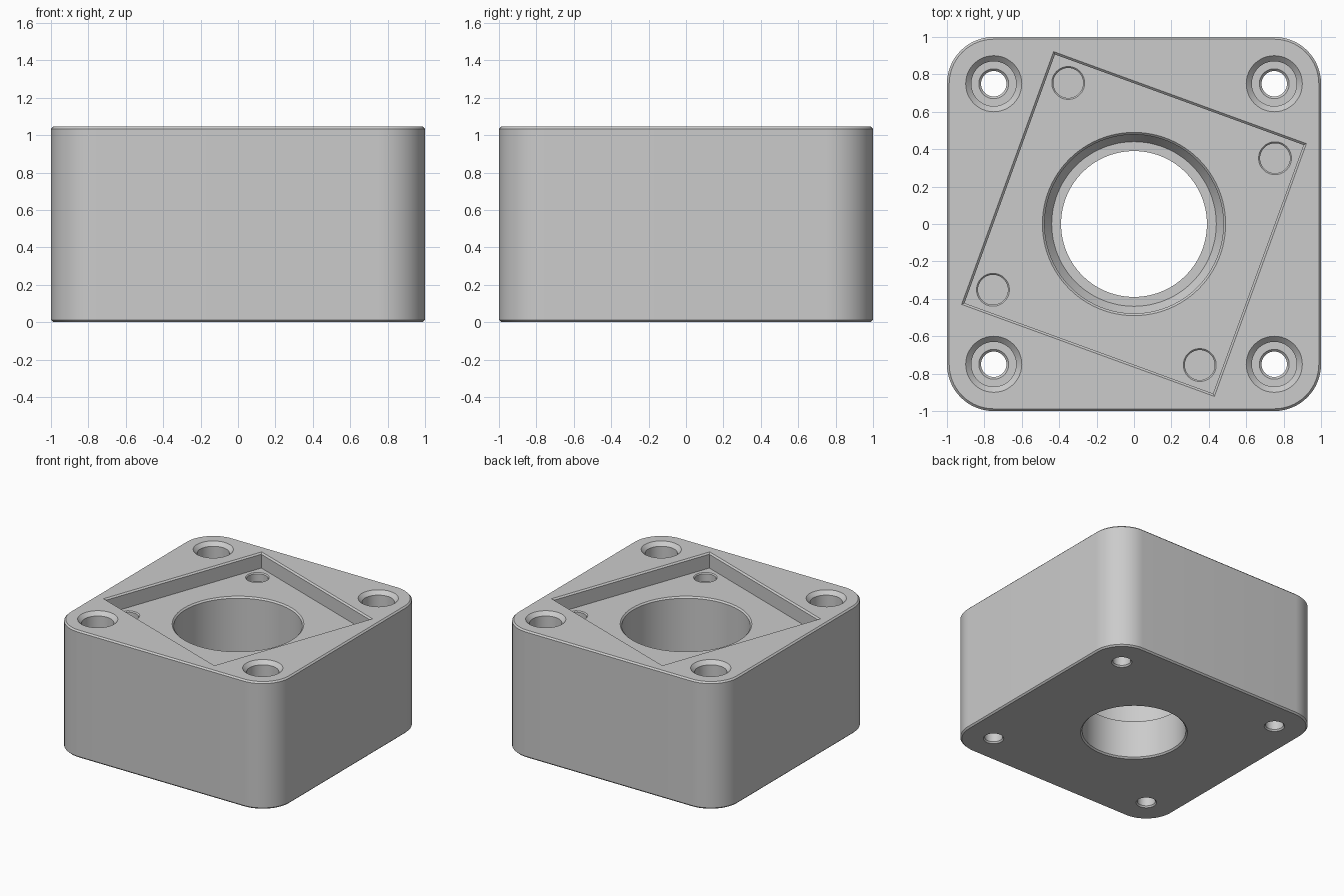
import bpy, bmesh, math

cube = bpy.data.objects.get("Cube")
if cube:
    bpy.data.objects.remove(cube, do_unlink=True)

grey = bpy.data.materials.new("plain grey")
grey.use_nodes = True
colour = (0.6, 0.6, 0.6, 1)
grey.diffuse_color = colour
grey.node_tree.nodes["Principled BSDF"].inputs["Base Color"].default_value = colour

HEIGHT = 1.045
FLOOR = 0.92      # floor of the tilted pocket
EDGE = 0.012      # small edge chamfer


def circle(r, z, cx=0, cy=0, n=96, turn=0):
    return [(cx + r * math.cos(turn + math.tau * i / n),
             cy + r * math.sin(turn + math.tau * i / n), z) for i in range(n)]


def rounded_square(half, radius, z, steps=16):
    pts = []
    for q in range(4):
        a = math.pi / 4 + q * math.pi / 2
        c = (half - radius) * math.sqrt(2)
        for i in range(steps + 1):
            t = q * math.pi / 2 + i / steps * math.pi / 2
            pts.append((c * math.cos(a) + radius * math.cos(t),
                        c * math.sin(a) + radius * math.sin(t), z))
    return pts


def loft(name, rings):
    """Closed solid through a stack of rings, lowest first."""
    bm = bmesh.new()
    loops = [[bm.verts.new(p) for p in ring] for ring in rings]
    n = len(loops[0])
    for low, high in zip(loops, loops[1:]):
        for i in range(n):
            j = (i + 1) % n
            bm.faces.new((low[i], low[j], high[j], high[i]))
    bm.faces.new(loops[0][::-1])
    bm.faces.new(loops[-1])
    mesh = bpy.data.meshes.new(name)
    bm.to_mesh(mesh)
    bm.free()
    mesh.materials.append(grey)
    obj = bpy.data.objects.new(name, mesh)
    bpy.context.collection.objects.link(obj)
    return obj


def cut(body, cutter):
    cutter.hide_render = True
    mod = body.modifiers.new("cut", "BOOLEAN")
    mod.operation = "DIFFERENCE"
    mod.solver = "EXACT"
    mod.object = cutter
    bpy.context.view_layer.objects.active = body
    bpy.ops.object.modifier_apply(modifier=mod.name)
    bpy.data.objects.remove(cutter, do_unlink=True)


def cut_round(body, name, profile, cx=0, cy=0, n=96):
    cut(body, loft(name, [circle(r, z, cx, cy, n) for r, z in profile]))


# Block with rounded corners and chamfered rims
block = loft("housing_block", [
    rounded_square(1 - EDGE, 0.25 - EDGE, 0),
    rounded_square(1, 0.25, EDGE),
    rounded_square(1, 0.25, HEIGHT - EDGE),
    rounded_square(1 - EDGE, 0.25 - EDGE, HEIGHT)])

# Tilted square pocket with a chamfered mouth
turn = math.radians(45 - 20)
cut(block, loft("pocket_cutter", [
    circle(r, z, n=4, turn=turn) for r, z in (
        (1.0, FLOOR), (1.0, HEIGHT - EDGE),
        (1.017, HEIGHT), (1.017, HEIGHT + 0.1))]))

# Stepped central bore
cut_round(block, "bore_cutter", [
    (0.402, -0.1), (0.402, 0), (0.39, EDGE), (0.39, 0.32), (0.44, 0.32),
    (0.478, 0.375), (0.478, FLOOR - EDGE), (0.49, FLOOR), (0.49, FLOOR + 0.05)])

# Counterbored screw holes in the corners
for x in (-0.75, 0.75):
    for y in (-0.75, 0.75):
        cut_round(block, "screw_hole_cutter", [
            (0.077, -0.1), (0.077, 0), (0.068, EDGE), (0.068, 0.788),
            (0.08, 0.8), (0.12, 0.8), (0.12, HEIGHT - 0.03),
            (0.15, HEIGHT), (0.15, HEIGHT + 0.1)], x, y, 48)

# Shallow round recesses in the pocket floor
for k in range(4):
    a = math.radians(25 + 90 * k)
    cut_round(block, "recess_cutter", [
        (0.08, FLOOR - 0.07), (0.08, FLOOR - 0.008),
        (0.088, FLOOR), (0.088, FLOOR + 0.05)],
        0.832 * math.cos(a), 0.832 * math.sin(a), 48)

# Smooth the round walls, keep the edges sharp
bpy.ops.object.select_all(action="DESELECT")
block.select_set(True)
bpy.context.view_layer.objects.active = block
bpy.ops.object.shade_smooth_by_angle(angle=math.radians(30))
